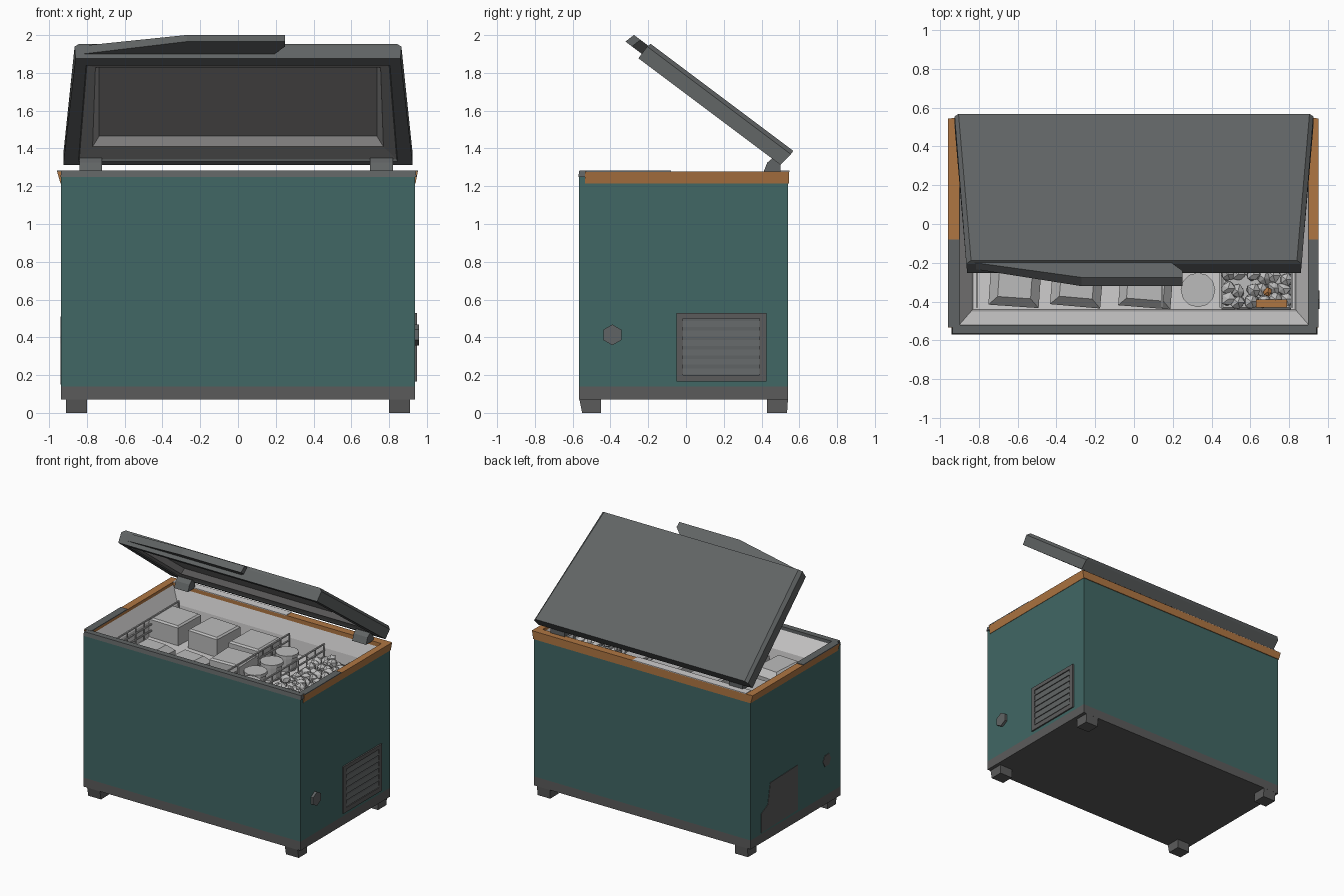
import bpy, bmesh, math, random
from mathutils import Matrix, Vector

if "Cube" in bpy.data.objects:
    bpy.data.objects.remove(bpy.data.objects["Cube"])

random.seed(4)


def material(name, r, g, b):
    m = bpy.data.materials.new(name)
    m.diffuse_color = (r, g, b, 1)
    m.use_nodes = True
    m.node_tree.nodes["Principled BSDF"].inputs["Base Color"].default_value = m.diffuse_color
    return m


TEAL = material("teal paint", 0.052, 0.135, 0.128)
DARK = material("dark grey plastic", 0.118, 0.127, 0.128)
BASE = material("base grey", 0.105, 0.105, 0.105)
ORANGE = material("orange trim", 0.43, 0.18, 0.055)
LINER = material("pale liner", 0.62, 0.61, 0.61)
PACK = material("frosted package", 0.50, 0.50, 0.50)
PANEL = material("lid panel grey", 0.28, 0.275, 0.275)


def finish(name, bm, mats, matrix=None):
    bmesh.ops.recalc_face_normals(bm, faces=bm.faces)
    me = bpy.data.meshes.new(name)
    bm.to_mesh(me)
    bm.free()
    for m in mats:
        me.materials.append(m)
    ob = bpy.data.objects.new(name, me)
    bpy.context.collection.objects.link(ob)
    if matrix is not None:
        ob.matrix_world = matrix
    return ob


def loft(name, rings, mats, bands=None, matrix=None):
    """Closed skin through rings of points; bands gives a material per step, ends included."""
    bm = bmesh.new()
    vs = [[bm.verts.new(p) for p in r] for r in rings]
    bands = bands or [0] * (len(rings) + 1)
    n = len(rings[0])
    bm.faces.new(vs[0]).material_index = bands[0]
    for k in range(len(vs) - 1):
        for i in range(n):
            j = (i + 1) % n
            f = bm.faces.new((vs[k][i], vs[k][j], vs[k + 1][j], vs[k + 1][i]))
            f.material_index = bands[k + 1]
    bm.faces.new(vs[-1]).material_index = bands[-1]
    return finish(name, bm, mats, matrix)


def rect(x0, x1, y0, y1, z):
    return [(x0, y0, z), (x1, y0, z), (x1, y1, z), (x0, y1, z)]


def box(name, x0, x1, y0, y1, z0, z1, mat, matrix=None):
    return loft(name, [rect(x0, x1, y0, y1, z0), rect(x0, x1, y0, y1, z1)], [mat], matrix=matrix)


def prism_x(name, pts, x0, x1, mat):
    """Extrude a (y, z) outline along x."""
    return loft(name, [[(x0, y, z) for y, z in pts], [(x1, y, z) for y, z in pts]], [mat])


# Cabinet: base band, painted walls, then the inner liner down to the storage floor
W = 0.937
loft("cabinet", [
    rect(-W, W, -0.567, 0.54, 0.07), rect(-W, W, -0.567, 0.54, 0.14),
    rect(-W, W, -0.567, 0.54, 1.265), rect(-0.905, 0.905, -0.525, 0.49, 1.265),
    rect(-0.84, 0.84, -0.45, 0.455, 1.13), rect(-0.83, 0.83, -0.44, 0.45, 1.02)],
    [TEAL, BASE, LINER], [1, 1, 0, 2, 2, 2, 2])

# Rim around the opening
for s, side in ((-1, "left"), (1, "right")):
    o = 0.958 if s < 0 else 0.952
    loft(side + "_rim", [rect(*sorted((s * 0.90, s * 0.94)), -0.535, 0.544, 1.215),
                         rect(*sorted((s * 0.90, s * o)), -0.535, 0.544, 1.278)], [ORANGE])
    box(side + "_rim_cover", *sorted((s * 0.898, s * o)), -0.53, -0.08, 1.276, 1.283, DARK)
box("back_rim", -0.94, 0.94, 0.485, 0.546, 1.215, 1.278, ORANGE)
box("back_rim_cover", -0.90, 0.08, 0.482, 0.547, 1.276, 1.282, LINER)
loft("front_rim", [rect(-0.94, 0.945, -0.57, -0.52, 1.25),
                   rect(-0.935, 0.94, -0.565, -0.52, 1.282)], [DARK])

# Feet
for sx in (-1, 1):
    for y0, y1, out in ((-0.55, -0.45, -0.015), (0.43, 0.535, 0.005)):
        xs = sorted((sx * 0.80, sx * 0.91))
        top = (y0 + min(out, 0), y1 + max(out, 0))
        loft("foot", [rect(*xs, y0, y1, 0), rect(*xs, *top, 0.075)], [BASE])

# Side vent with frame and tilted slats
box("vent_back", 0.93, 0.940, -0.03, 0.41, 0.18, 0.51, DARK)
for n, y0, y1, z0, z1 in (("top", -0.05, 0.425, 0.50, 0.53), ("bottom", -0.05, 0.425, 0.165, 0.20),
                          ("front", -0.05, -0.015, 0.20, 0.50), ("rear", 0.39, 0.425, 0.20, 0.50)):
    box("vent_frame_" + n, 0.93, 0.948, y0, y1, z0, z1, BASE)
for i in range(6):
    z = 0.205 + i * 0.05
    loft("vent_slat", [
        [(0.936, -0.015, z), (0.947, -0.015, z), (0.938, -0.015, z + 0.04)],
        [(0.936, 0.39, z), (0.947, 0.39, z), (0.938, 0.39, z + 0.04)]], [DARK])

# Control knob on the right, and painted patches on the left
prism_x("knob", [(-0.39 + 0.055 * math.cos(a), 0.413 + 0.055 * math.sin(a))
                 for a in [math.radians(30 + 60 * i) for i in range(6)]], 0.93, 0.957, DARK)
prism_x("left_service_patch", [(0.41, 0.15), (0.41, 0.30), (0.33, 0.34), (0.30, 0.50),
                               (-0.04, 0.51), (-0.04, 0.16)], -0.940, -0.935, BASE)
prism_x("left_round_patch", [(-0.40 + 0.05 * math.cos(a), 0.41 + 0.05 * math.sin(a))
                             for a in [math.radians(60 * i) for i in range(6)]], -0.940, -0.935, BASE)

# Hinges
for x0, x1 in ((-0.84, -0.72), (0.70, 0.82)):
    prism_x("hinge", [(0.41, 1.275), (0.50, 1.275), (0.50, 1.33), (0.46, 1.35), (0.43, 1.325)],
            x0, x1, DARK)

# Lid frame: y runs from the hinge edge to the front edge, z from the top to the underside
d = Vector((0, -0.8, 0.6))
nrm = Vector((0, -0.6, -0.8))
LID = Matrix(((1, 0, 0, 0), (0, d.y, nrm.y, 0.568), (0, d.z, nrm.z, 1.387), (0, 0, 0, 1)))


def trap(y0, w0, y1, w1, z):
    return [(-w0, y0, z), (w0, y0, z), (w1, y1, z), (-w1, y1, z)]


loft("lid", [
    trap(0.0, 0.905, 0.945, 0.84, 0.0), trap(0.0, 0.925, 0.95, 0.865, 0.022),
    trap(0.01, 0.925, 0.95, 0.86, 0.1), trap(0.04, 0.845, 0.885, 0.805, 0.1),
    trap(0.05, 0.84, 0.875, 0.80, 0.092), trap(0.15, 0.77, 0.85, 0.755, 0.085),
    trap(0.19, 0.735, 0.83, 0.735, 0.045)],
    [DARK, PANEL], [0, 0, 0, 0, 0, 1, 1, 1], LID)

# Handle: long wedge along the lid's front edge
grip = [(-0.84, 0.945), (-0.27, 1.043), (0.25, 1.043), (0.25, 1.0), (0.19, 0.945)]
loft("lid_handle", [[(x, y, 0.015) for x, y in grip],
                    [(x, y + 0.015 * (y > 0.95), 0.07) for x, y in grip]], [DARK], matrix=LID)


# Frozen goods: cartons at the back, soft bags in front
def pack(name, x, y, w, dp, z1, taper, turn, z0=1.015):
    m = Matrix.Translation((x, y, 0)) @ Matrix.Rotation(turn, 4, 'Z')
    a, b, t = w / 2, dp / 2, taper
    loft(name, [rect(-a, a, -b, b, z0), rect(-a, a, -b, b, z1 - taper),
                rect(-a + t, a - t, -b + t, b - t, z1)], [PACK], matrix=m)


for x in (-0.70, -0.36, -0.01):
    pack("carton", x, 0.22, 0.26, 0.27, 1.17, 0.012, random.uniform(-0.06, 0.06))
for x, y in ((-0.61, -0.26), (-0.29, -0.26)):
    pack("soft_bag", x, y, 0.26, 0.33, 1.13, 0.045, random.uniform(-0.1, 0.1))
pack("front_carton", 0.03, -0.10, 0.25, 0.24, 1.17, 0.012, 0.04)
pack("front_bag", 0.06, -0.34, 0.27, 0.18, 1.12, 0.04, -0.08)

# Tubs
for x, y, r in ((0.27, -0.17, 0.08), (0.27, 0.03, 0.08), (0.27, 0.22, 0.08), (0.33, -0.34, 0.085)):
    def circle(k, z):
        return [(x + k * r * math.cos(i * math.pi / 6), y + k * r * math.sin(i * math.pi / 6), z)
                for i in range(12)]
    loft("tub", [circle(0.85, 1.015), circle(0.95, 1.125), circle(1.05, 1.125), circle(1.05, 1.15)], [PACK])

# Wire dividers
for x in (-0.81, 0.145, 0.445, 0.815):
    for z in (1.07, 1.12, 1.17):
        box("divider_rail", x - 0.005, x + 0.005, -0.43, 0.43, z, z + 0.01, PACK)
    for i in range(9):
        y = -0.43 + i * 0.1065
        box("divider_wire", x - 0.004, x + 0.004, y, y + 0.008, 1.02, 1.175, PACK)


# Loose frozen pieces in the right bay, some of them orange
def lump(name, x, y, z, r, mat):
    bm = bmesh.new()
    bmesh.ops.create_icosphere(bm, subdivisions=1, radius=r)
    for v in bm.verts:
        v.co *= random.uniform(0.8, 1.15)
    finish(name, bm, [mat], Matrix.Translation((x, y, z)))


for i in range(6):
    for j in range(13):
        lump("frozen_piece", 0.49 + i * 0.057 + random.uniform(-0.015, 0.015),
             -0.40 + j * 0.064 + random.uniform(-0.015, 0.015), random.uniform(1.06, 1.11), 0.04,
             PACK)
pack("bay_fill", 0.63, -0.01, 0.36, 0.86, 1.07, 0.01, 0)
box("orange_packet", 0.63, 0.79, -0.43, -0.39, 1.03, 1.15, ORANGE)
lump("orange_piece", 0.69, -0.35, 1.135, 0.025, ORANGE)
